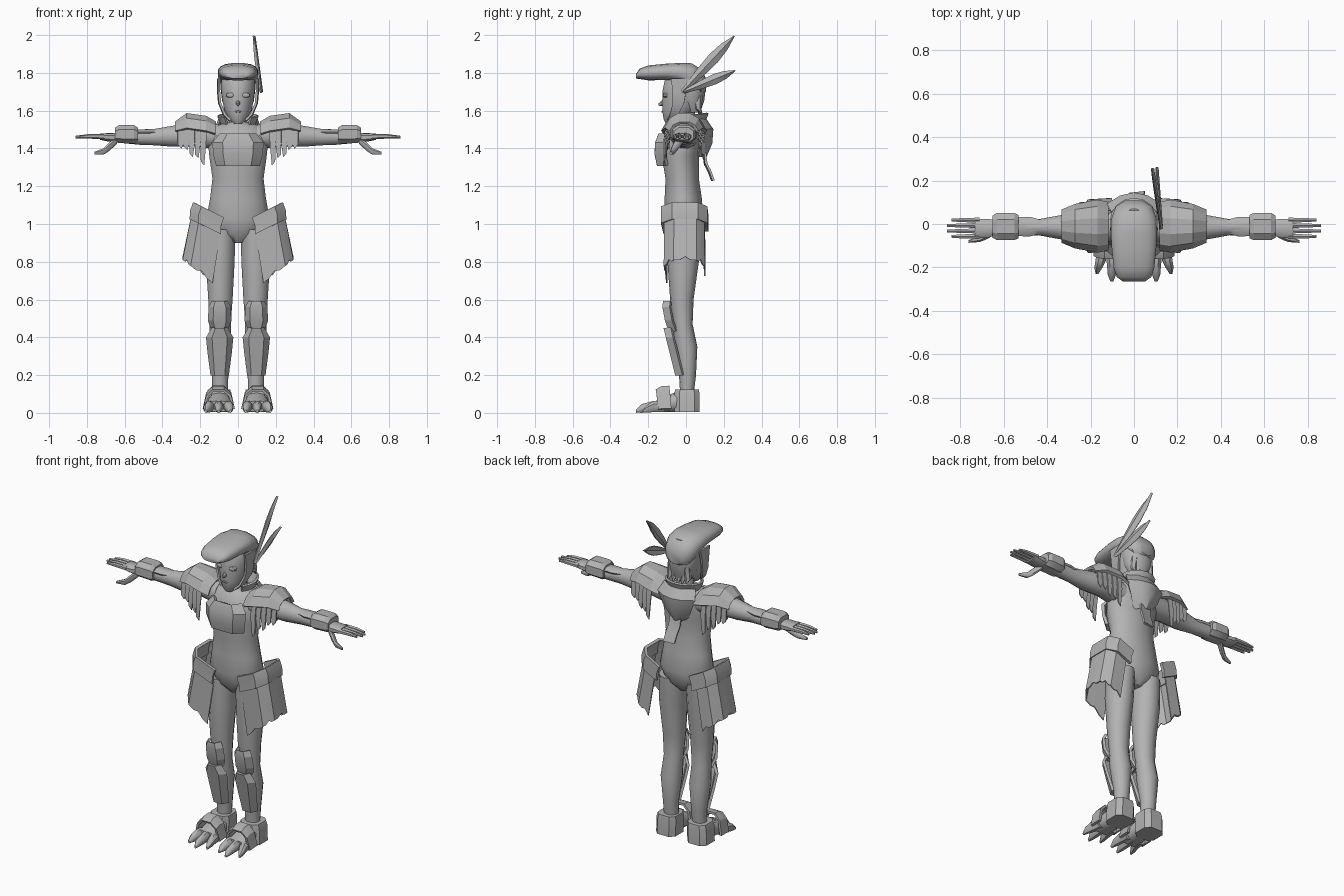
import bpy, bmesh
from math import sin, cos, pi, radians, copysign
from mathutils import Vector

default_cube = bpy.data.objects.get("Cube")
if default_cube:
    bpy.data.objects.remove(default_cube, do_unlink=True)

GREY = (0.45, 0.45, 0.45, 1)
clay = bpy.data.materials.new("plain grey")
clay.use_nodes = True
clay.diffuse_color = GREY
clay.node_tree.nodes["Principled BSDF"].inputs["Base Color"].default_value = GREY


def finish(name, verts, faces, mirror=False, thick=0, angle=40):
    """Make an object, thicken and mirror it where asked, then shade it."""
    mesh = bpy.data.meshes.new(name)
    mesh.from_pydata([tuple(v) for v in verts], [], faces)
    bm = bmesh.new()
    bm.from_mesh(mesh)
    bmesh.ops.recalc_face_normals(bm, faces=bm.faces)
    bm.to_mesh(mesh)
    bm.free()
    mesh.materials.append(clay)
    part = bpy.data.objects.new(name, mesh)
    bpy.context.collection.objects.link(part)
    bpy.ops.object.select_all(action='DESELECT')
    part.select_set(True)
    bpy.context.view_layer.objects.active = part
    if thick:
        solid = part.modifiers.new("thickness", 'SOLIDIFY')
        solid.thickness = thick
        solid.offset = 0
        bpy.ops.object.modifier_apply(modifier=solid.name)
    if mirror:
        twin = part.modifiers.new("other side", 'MIRROR')
        twin.use_mirror_merge = False
        bpy.ops.object.modifier_apply(modifier=twin.name)
    bpy.ops.object.shade_smooth_by_angle(angle=radians(angle))
    return part


def loft(name, axis, rings, sides=12, power=1.0, mirror=False, angle=40):
    """Skin closed rings (position, centre a, centre b, radius a, radius b)."""
    place = {'x': lambda p, a, b: (p, a, b),
             'y': lambda p, a, b: (a, p, b),
             'z': lambda p, a, b: (a, b, p)}[axis]
    bend = lambda t: copysign(abs(t) ** power, t)
    verts, faces = [], []
    for p, ca, cb, ra, rb in rings:
        for i in range(sides):
            t = 2 * pi * (i + 0.5) / sides
            verts.append(place(p, ca + ra * bend(cos(t)), cb + rb * bend(sin(t))))
    for r in range(len(rings) - 1):
        for i in range(sides):
            j, low, high = (i + 1) % sides, r * sides, (r + 1) * sides
            faces.append((low + i, low + j, high + j, high + i))
    faces.append(tuple(range(sides)))
    faces.append(tuple(range(len(verts) - sides, len(verts))))
    return finish(name, verts, faces, mirror, angle=angle)


def shell(name, rows, thick=0.012, mirror=False, angle=35):
    """Skin rows of points into a thin plate."""
    wide = len(rows[0])
    verts = [v for row in rows for v in row]
    faces = [(r * wide + c, r * wide + c + 1, (r + 1) * wide + c + 1, (r + 1) * wide + c)
             for r in range(len(rows) - 1) for c in range(wide - 1)]
    return finish(name, verts, faces, mirror, thick, angle)


# Body
loft("torso", 'z', [
    (.9, 0, -.01, .03, .05), (.95, 0, -.01, .13, .09), (1.03, 0, -.01, .17, .105),
    (1.14, 0, -.015, .15, .1), (1.24, 0, -.02, .138, .09), (1.36, 0, -.03, .155, .1),
    (1.46, 0, -.015, .165, .105), (1.51, 0, 0, .14, .085), (1.54, 0, 0, .06, .055)], 16)
loft("neck", 'z', [(1.48, 0, .01, .055, .05), (1.62, 0, 0, .045, .045)])
loft("legs", 'z', [
    (.1, .095, .005, .042, .036), (.2, .095, .008, .045, .045), (.35, .096, 0, .062, .06),
    (.47, .094, -.017, .057, .052), (.6, .093, -.022, .066, .062),
    (.8, .094, -.015, .078, .083), (.97, .09, -.01, .078, .09)], 14, mirror=True)
loft("arms", 'x', [
    (.1, -.01, 1.46, .075, .07), (.22, -.01, 1.475, .068, .065), (.34, -.015, 1.465, .057, .058),
    (.44, -.015, 1.46, .038, .045), (.52, -.012, 1.46, .042, .042),
    (.64, -.012, 1.46, .032, .03)], mirror=True)

# Hands
loft("palms", 'x', [(.62, -.015, 1.46, .03, .025), (.67, -.02, 1.458, .045, .024),
                    (.73, -.02, 1.462, .045, .017)], 10, .7, True)
for finger, reach in enumerate((.84, .86, .86, .84)):
    y = -.057 + finger * .025
    loft("finger", 'x', [(.71, y, 1.463, .013, .014), (.79, y, 1.464, .011, .012),
                         (reach, y, 1.46, .007, .007)], 6, mirror=True)
loft("thumbs", 'x', [(.64, -.03, 1.445, .02, .02), (.68, -.055, 1.41, .018, .025),
                     (.71, -.07, 1.385, .014, .018), (.76, -.08, 1.375, .007, .008)],
     8, mirror=True)

# Wrist cuffs and forearm plates
loft("wrist_cuffs", 'x', [(.53, -.012, 1.47, .056, .042), (.55, -.012, 1.474, .066, .052),
                          (.63, -.012, 1.476, .066, .05), (.65, -.012, 1.472, .055, .04)],
     8, .75, True, 25)
shell("forearm_plates", [[(x, -.012 + side * w, 1.508 - abs(side) * .025) for side in (-1, -.5, .5, 1)]
                         for x, w in ((.42, .025), (.48, .042), (.55, .04))], mirror=True)

# Head and face
loft("head", 'z', [
    (1.53, 0, -.085, .022, .022), (1.555, 0, -.07, .048, .05), (1.6, 0, -.035, .072, .092),
    (1.65, 0, -.02, .084, .108), (1.7, 0, -.015, .09, .112), (1.76, 0, -.01, .09, .105),
    (1.83, 0, 0, .06, .07)], 16)
loft("nose", 'y', [(-.11, 0, 1.645, .016, .024), (-.145, 0, 1.633, .005, .006)], 6)
loft("mouth", 'y', [(-.11, 0, 1.595, .024, .009), (-.131, 0, 1.595, .014, .004)], 8)
loft("eyes", 'y', [(-.1, .04, 1.682, .025, .015), (-.119, .04, 1.682, .022, .012),
                   (-.123, .038, 1.682, .011, .007)], 10, mirror=True)
loft("hair", 'z', [(1.59, 0, .04, .055, .035), (1.65, 0, .03, .086, .066),
                   (1.72, 0, .022, .095, .083), (1.79, 0, .015, .092, .08)], 14)
for lock in range(-2, 3):
    x = lock * .03
    loft("hair_lock", 'z', [(1.56 + abs(x) * .4, x, .085, .003, .003),
                            (1.61, x, .065, .02, .016), (1.68, x * .9, .06, .02, .03)], 6)

# Peaked cap with cheek guards and feathers
loft("cap", 'y', [
    (-.265, 0, 1.782, .05, .012), (-.245, 0, 1.795, .08, .028), (-.2, 0, 1.8, .095, .04),
    (-.11, 0, 1.805, .104, .044), (-.04, 0, 1.803, .108, .05), (.03, 0, 1.78, .104, .072),
    (.08, 0, 1.75, .085, .07), (.107, 0, 1.735, .045, .035)], 16, .8)
shell("cheek_guards", [[(x, front, z), (x + .005, back, z)] for x, front, back, z in (
    (.1, -.08, .02, 1.77), (.1, -.07, 0, 1.7), (.095, -.07, -.01, 1.64),
    (.07, -.085, -.04, 1.58), (.04, -.1, -.07, 1.55))], mirror=True)


def feather(name, root, tip, half_width):
    """A leaf shaped blade folded along its quill."""
    root, tip = Vector(root), Vector(tip)
    along = (tip - root).normalized()
    side = Vector((.15, -along.z, along.y)).normalized()
    rows = []
    for t, w in ((0, .25), (.35, .8), (.6, 1), (.8, .75), (1, .03)):
        mid = root.lerp(tip, t)
        rows.append([mid - side * w * half_width, mid + Vector((.01, 0, 0)),
                     mid + side * w * half_width])
    shell(name, rows, .006)


feather("tall_feather", (.12, -.02, 1.7), (.08, .255, 1.995), .03)
feather("short_feather", (.12, -.01, 1.7), (.1, .26, 1.812), .027)

# Collar, chest plate and scarf
arc = [radians(-50 + 280 * i / 12) for i in range(13)]
shell("collar", [[(r * cos(t), .015 + r * .95 * sin(t), z + .012 * sin(t)) for t in arc]
                 for r, z in ((.075, 1.5), (.088, 1.535), (.105, 1.575))])
shell("chest_plate", [[(side * w, y + .045 * max(0, abs(side) - .6) / .4, z)
                       for side in (-1, -.6, 0, .6, 1)]
                      for w, y, z in ((.11, -.145, 1.31), (.125, -.158, 1.37),
                                      (.13, -.155, 1.43), (.09, -.138, 1.475))], .018)
shell("scarf_back", [[(side * w, y - .05 * side * side, z) for side in (-1, -.5, 0, .5, 1)]
                     for w, y, z in ((.1, .1, 1.55), (.12, .135, 1.5), (.09, .13, 1.43),
                                     (.045, .1, 1.36))], .02)
shell("scarf_tail", [[(x - .035, y, z), (x + .035, y + .008, z)] for x, y, z in (
    (0, .09, 1.39), (.005, .1, 1.32), (.01, .12, 1.28), (.015, .138, 1.23))])

# Shoulder plates draped over the arms, with fringes front and back
drape = ((-1, -.075), (-.75, -.025), (-.3, 0), (.3, 0), (.75, -.025), (1, -.075))
shell("shoulder_plates", [[(x, -.01 + side * w, top + drop * k) for side, drop in drape]
                          for x, w, top, k in ((.12, .105, 1.535, .8), (.17, .115, 1.565, 1),
                                               (.27, .095, 1.58, 1), (.33, .07, 1.535, .6))],
      .016, True, 20)
for face in (-1, 1):
    for strip in range(5):
        x = .165 + strip * .03
        y = -.01 + face * (.108 - strip * .007)
        end = 1.31 + strip * .022 + .015 * (strip % 2)
        shell("shoulder_fringe", [
            [(x, y * .9, 1.51), (x + .034, y * .9, 1.51)],
            [(x + .004, y, 1.42), (x + .034, y, 1.43)],
            [(x + .014, y, end), (x + .032, y, end + .02)]], .006, True)

# Hip belts and the ragged cloth below, wrapped round the outside of each hip
wrap = ((.085, -.11), (.2, -.125), (.24, -.07), (.24, .06), (.2, .105), (.11, .11))
shell("hip_belts", [[(x + out, y, .5 * x + z) for x, y in wrap]
                    for out, z in ((-.01, .992), (.005, .95), (.008, .905))],
      .018, True, 25)
dense = []
for (ax, ay), (bx, by) in zip(wrap, wrap[1:]):
    dense += [(ax + (bx - ax) * k / 4 + .015, (ay + (by - ay) * k / 4) * .9) for k in range(4)]
hem = [(x + .035, y * 1.02, .61 + .78 * x + .018 * (i % 4 == 2)) for i, (x, y) in enumerate(dense)]
top = [(x - .01, y, .925 + .45 * x) for x, y in dense]
shell("hip_cloth", [top, [Vector(a).lerp(Vector(b), .6) for a, b in zip(top, hem)], hem],
      .007, True)

# Knee and shin guards


def leg_guard(name, levels):
    """Angular plate with a flat front and folded back sides."""
    shell(name, [[(.097 + side * w, y + .035 * (abs(side) > .9), z)
                  for side in (-1, -.55, .55, 1)] for w, y, z in levels], .016, True, 20)


leg_guard("knee_guards", ((.035, -.115, .59), (.052, -.118, .56), (.056, -.105, .49),
                          (.035, -.085, .435)))
leg_guard("shin_guards", ((.035, -.112, .45), (.066, -.1, .4), (.058, -.08, .32),
                          (.042, -.05, .2)))

# Feet: heel block, instep, strap and three splayed toes
loft("heel_blocks", 'z', [(.005, .105, .005, .068, .07), (.1, .102, .005, .068, .07),
                          (.125, .1, .005, .062, .066)], 8, .6, True, 25)
loft("insteps", 'y', [(0, .1, .07, .05, .06), (-.08, .1, .052, .06, .048),
                      (-.16, .103, .034, .066, .03)], 10, .8, True)
arch = ((-.078, .02), (-.06, .095), (-.025, .125), (.03, .125), (.06, .095), (.078, .02))
shell("foot_straps", [[(.102 + x, y - .01 * z / .1, z * k) for x, z in arch]
                      for y, k in ((-.145, .95), (-.115, 1.08), (-.075, 1.1))], .014, True, 25)
for start, tip, reach in ((.055, .04, -.24), (.102, .102, -.265), (.145, .17, -.23)):
    loft("toe", 'y', [(-.11, start, .033, .027, .03),
                      (-.17, (start * 2 + tip) / 3, .034, .026, .032),
                      (reach + .03, (start + tip * 3) / 4, .024, .02, .024),
                      (reach, tip, .008, .007, .008)], 8, mirror=True)
